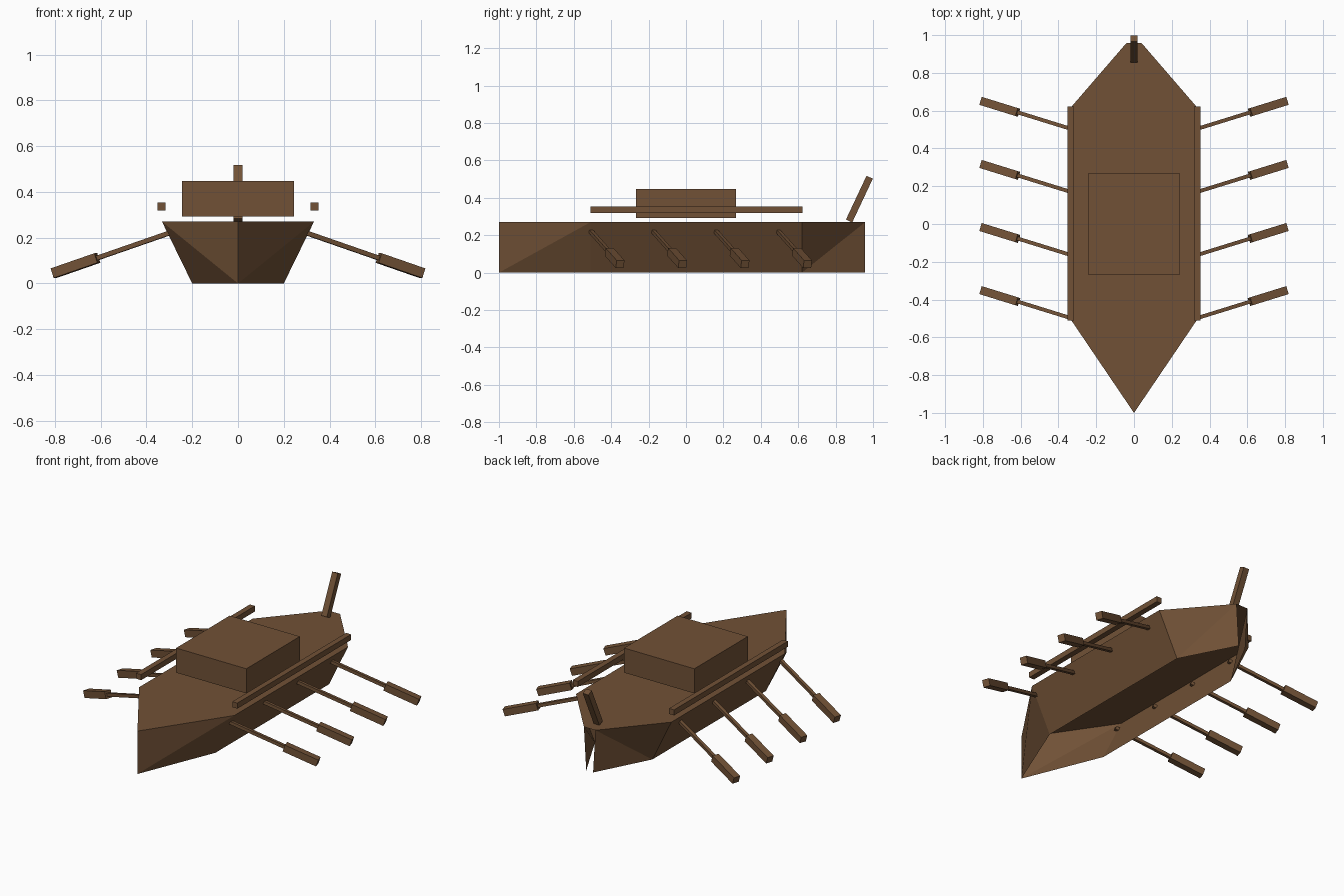
import bpy, bmesh, math
from mathutils import Matrix, Vector

if "Cube" in bpy.data.objects:
    bpy.data.objects.remove(bpy.data.objects["Cube"])

wood = bpy.data.materials.new("brown wood")
wood.diffuse_color = (0.165, 0.083, 0.037, 1)
wood.use_nodes = True
wood.node_tree.nodes["Principled BSDF"].inputs["Base Color"].default_value = wood.diffuse_color


def finish(name, bm):
    me = bpy.data.meshes.new(name)
    bm.to_mesh(me)
    bm.free()
    me.materials.append(wood)
    ob = bpy.data.objects.new(name, me)
    bpy.context.collection.objects.link(ob)
    return ob


def add_box(bm, size, matrix):
    bmesh.ops.create_cube(bm, size=1, matrix=matrix @ Matrix.Diagonal((*size, 1)))


def box(name, size, loc, rot=Matrix()):
    bm = bmesh.new()
    add_box(bm, size, Matrix.Translation(loc) @ rot)
    return finish(name, bm)


# Hull: flat deck and slanted sides, open underneath and at the stern
H = 0.27
stations = [(-1.0, 0, 0), (-0.51, 0.332, 0.2), (0.62, 0.332, 0.2), (0.958, 0.04, 0.024)]
bm = bmesh.new()
rims = {}
for s in (1, -1):
    top = [bm.verts.new((s * t, y, H)) for y, t, b in stations]
    low = [bm.verts.new((s * b, y, 0)) for y, t, b in stations]
    rims[s] = top
    tris = []
    for i in range(3):
        if i < 2:
            tris += [(low[i], top[i + 1], top[i]), (low[i], low[i + 1], top[i + 1])]
        else:
            tris += [(low[i], top[i + 1], top[i]), (low[i], low[i + 1], top[i + 1])]
    for t in tris:
        bm.faces.new(t if s == 1 else t[::-1])
bm.faces.new(rims[1] + rims[-1][:0:-1])
bmesh.ops.remove_doubles(bm, verts=bm.verts[:], dist=0.0005)
finish("hull", bm)

# Cabin and side rails
box("cabin", (0.489, 0.533, 0.155), (0, 0, 0.37))
for s, side in ((1, "right"), (-1, "left")):
    box(side + "_rail", (0.035, 1.132, 0.035), (s * 0.335, 0.056, 0.336))

# Leaning stern post
a, b = Vector((0, 0.872, 0.276)), Vector((0, 0.982, 0.510))
tilt = math.atan2(b.y - a.y, b.z - a.z)
box("stern_post", (0.039, 0.037, (b - a).length), (a + b) / 2, Matrix.Rotation(-tilt, 4, "X"))

# Oars: thin shaft and thick blade along one slanted line, four per side
step = Vector((1, 0.31, -0.347))
turn = (Matrix.Rotation(math.atan(0.31), 4, "Z")
        @ Matrix.Rotation(math.atan2(0.347, math.hypot(1, 0.31)), 4, "Y"))
for s, side in ((1, "right"), (-1, "left")):
    for i in range(4):
        tip = Vector((0.806, 0.65 - 0.334 * i, 0.045))
        bm = bmesh.new()
        for x0, x1, w in ((0.29, 0.63, 0.02), (0.615, 0.806, 0.044)):
            mid = tip + step * ((x0 + x1) / 2 - tip.x)
            add_box(bm, ((x1 - x0) * step.length, w, w), Matrix.Translation(mid) @ turn)
        if s < 0:
            bmesh.ops.scale(bm, vec=(-1, 1, 1), verts=bm.verts[:])
            bmesh.ops.reverse_faces(bm, faces=bm.faces[:])
        finish(f"{side}_oar_{i + 1}", bm)
